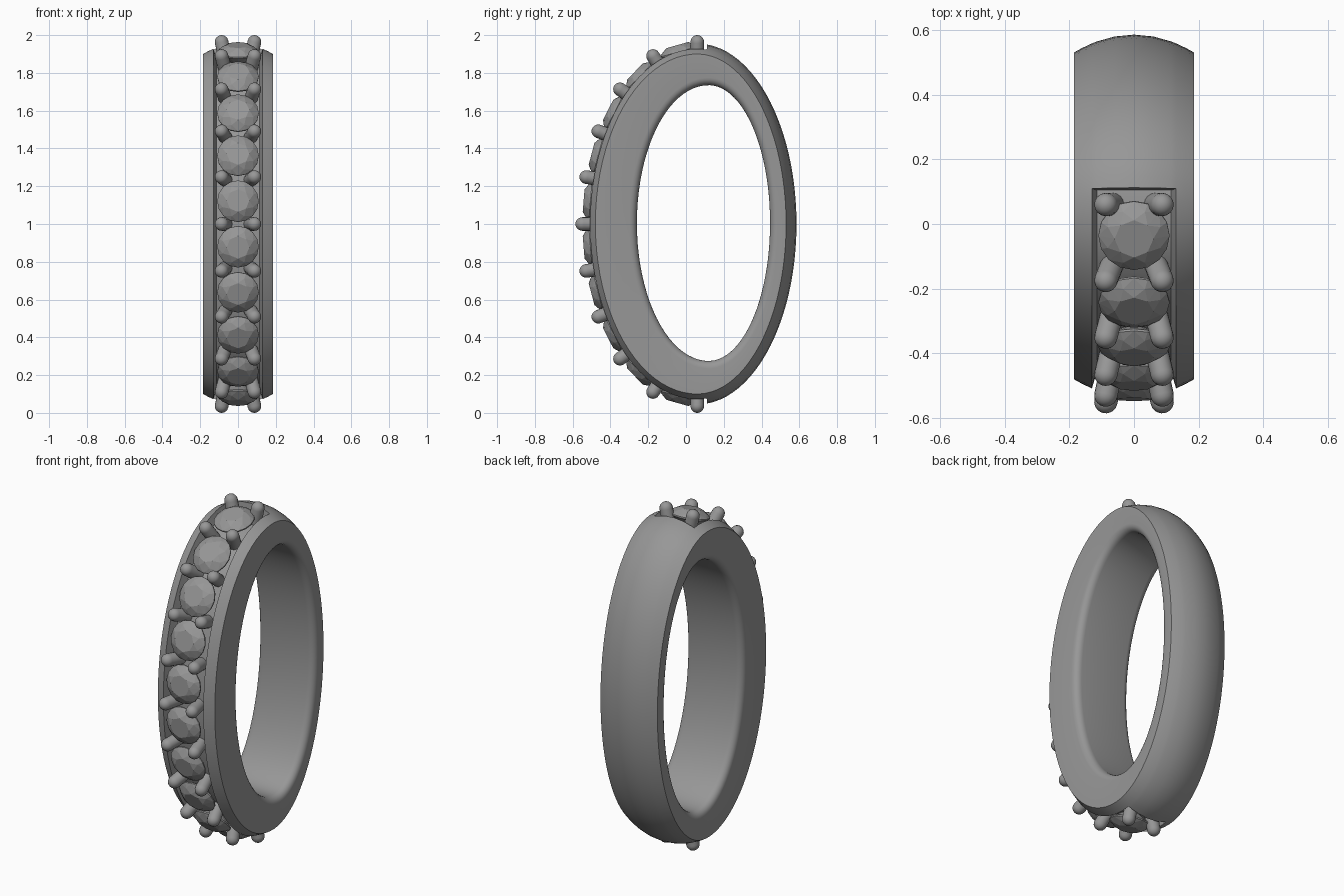
import bpy, bmesh
from math import sin, cos, pi, radians
from mathutils import Vector, Matrix

if "Cube" in bpy.data.objects:
    bpy.data.objects.remove(bpy.data.objects["Cube"])

HALF_W = 0.185      # half width of the band
CY = 0.06           # y of the band's widest point

metal = bpy.data.materials.new("dark_grey")
metal.diffuse_color = (0.31, 0.31, 0.31, 1)
metal.use_nodes = True
metal.node_tree.nodes["Principled BSDF"].inputs["Base Color"].default_value = metal.diffuse_color


def mesh_object(name, bm):
    bmesh.ops.recalc_face_normals(bm, faces=bm.faces)
    me = bpy.data.meshes.new(name)
    bm.to_mesh(me)
    bm.free()
    me.materials.append(metal)
    ob = bpy.data.objects.new(name, me)
    bpy.context.collection.objects.link(ob)
    return ob


def egg(t, x, cy, cz, front, back, height, grow):
    """Point on an oval with different front and back half widths."""
    a = (back if cos(t) > 0 else front) + grow
    return Vector((x, cy + a * cos(t), cz + (height + grow) * sin(t)))


def dome(x):
    return 0.055 * (1 - (x / HALF_W) ** 2)


# Band: cross-section swept round the oval, with a channel across the front
OUTER_X = [-0.185, -0.16, -0.13, -0.115, -0.06, 0, 0.06, 0.115, 0.13, 0.16, 0.185]
FILLET = 0.04


def section(t, channel):
    pts = []
    for x in OUTER_X:
        grow = dome(x)
        if channel and abs(x) < 0.12:
            grow = dome(0.13) - 0.05
        pts.append(egg(t, x, CY, 1.0, 0.54, 0.47, 0.90, grow))
    lip = [(HALF_W - FILLET * (1 - cos(k * pi / 10)), FILLET * (1 - sin(k * pi / 10)))
           for k in range(6)]
    lip += [(-x, g) for x, g in reversed(lip)]
    pts += [egg(t, x, 0.12, 1.005, 0.38, 0.325, 0.73, g) for x, g in lip]
    return pts


T0 = radians(84.3)
N = 44
sections = [section(-T0 + 2 * T0 * i / N, False) for i in range(N + 1)]
sections += [section(T0 + (2 * pi - 2 * T0) * i / N, True) for i in range(N + 1)]
bm = bmesh.new()
rings = [[bm.verts.new(p) for p in s] for s in sections]
for i, a in enumerate(rings):
    b = rings[(i + 1) % len(rings)]
    for j in range(len(a)):
        k = (j + 1) % len(a)
        bm.faces.new((a[j], a[k], b[k], b[j]))
bmesh.ops.remove_doubles(bm, verts=bm.verts, dist=1e-5)
bmesh.ops.dissolve_degenerate(bm, edges=bm.edges, dist=1e-5)
band = mesh_object("band", bm)
bpy.context.view_layer.objects.active = band
band.select_set(True)
bpy.ops.object.shade_smooth_by_angle(angle=radians(30))

# Evenly spaced stations along the front half of the setting oval
A, B = 0.61, 0.965
path = [Vector((0, CY - A * sin(u * pi / 1000), 1 + B * cos(u * pi / 1000)))
        for u in range(1001)]
length = [0.0]
for p, q in zip(path, path[1:]):
    length.append(length[-1] + (q - p).length)


def station(f):
    """Point and outward normal at fraction f of the path."""
    i = min(range(1001), key=lambda k: abs(length[k] - f * length[-1]))
    p = path[i]
    n = Vector((0, (p.y - CY) / A ** 2, (p.z - 1) / B ** 2)).normalized()
    return p, n


def place(name, me, origin, axis):
    side = Vector((1, 0, 0))
    y = axis.cross(side).normalized()
    m = Matrix((y.cross(axis), y, axis)).transposed().to_4x4()
    ob = bpy.data.objects.new(name, me)
    ob.matrix_world = Matrix.Translation(origin) @ m
    bpy.context.collection.objects.link(ob)


def mesh_only(name, bm):
    ob = mesh_object(name, bm)
    me = ob.data
    bpy.data.objects.remove(ob)
    return me


def circle(n, r, z, off=0.0):
    return [(r * cos(2 * pi * (i + off) / n), r * sin(2 * pi * (i + off) / n), z)
            for i in range(n)]


# Gem: faceted brilliant cut, table at local z = 0
bm = bmesh.new()
for co in (circle(8, 0.06, 0) + circle(8, 0.088, -0.016, 0.5)
           + circle(16, 0.11, -0.036) + circle(16, 0.11, -0.043) + [(0, 0, -0.12)]):
    bm.verts.new(co)
bmesh.ops.convex_hull(bm, input=bm.verts)
bmesh.ops.dissolve_limit(bm, angle_limit=radians(1), verts=bm.verts, edges=bm.edges)
gem = mesh_only("gem", bm)
for i in range(10):
    shift = {0: -0.007, 9: 0.007}.get(i, 0)
    p, n = station((i + 0.5) / 10 + shift)
    place(f"gem_{i + 1}", gem, p - n * 0.003, n)

# Prong: round post with a ball tip centred on local z = 0
R = 0.036
prof = [(R, -0.11), (R, 0)] + [(R * cos(k * pi / 10), R * sin(k * pi / 10)) for k in range(1, 5)]
bm = bmesh.new()
rows = [[bm.verts.new(c) for c in circle(16, r, z)] for r, z in prof]
for a, b in zip(rows, rows[1:]):
    for j in range(16):
        bm.faces.new((a[j], a[(j + 1) % 16], b[(j + 1) % 16], b[j]))
top = bm.verts.new((0, 0, R))
for j in range(16):
    bm.faces.new((rows[-1][j], rows[-1][(j + 1) % 16], top))
prong = mesh_only("prong", bm)
prong.shade_smooth()
for i in range(11):
    p, n = station(i / 10)
    for s, label in ((-1, "left"), (1, "right")):
        axis = (n + Vector((s * 0.22, 0, 0))).normalized()
        place(f"prong_{label}_{i + 1}", prong, p + Vector((s * 0.087, 0, 0)) - n * 0.001, axis)
